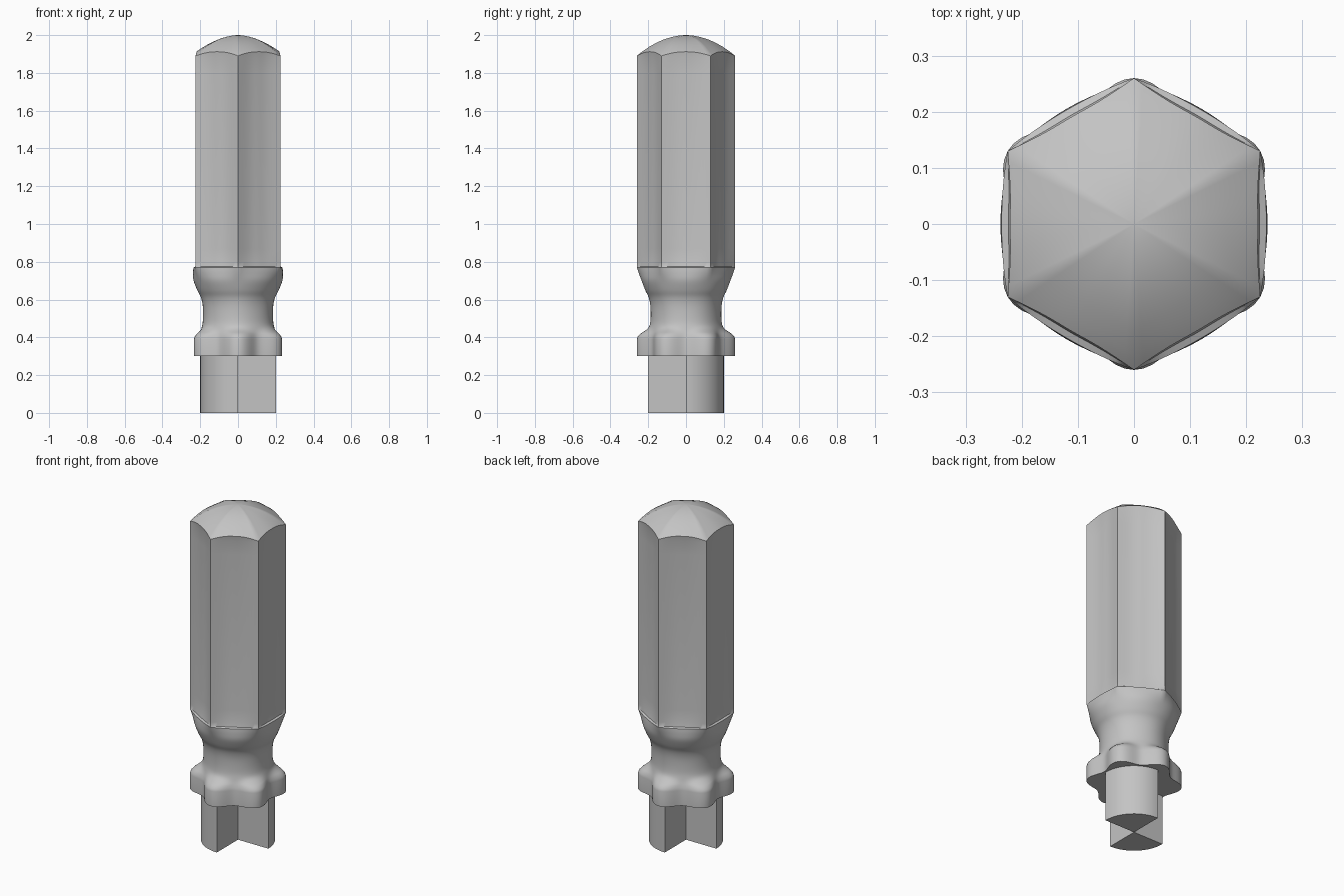
import bpy
import bmesh
from math import pi, sin, cos

cube = bpy.data.objects.get("Cube")
if cube:
    bpy.data.objects.remove(cube)

grey = bpy.data.materials.new("plain grey")
grey.use_nodes = True
grey.diffuse_color = (0.55, 0.55, 0.55, 1)
grey.node_tree.nodes["Principled BSDF"].inputs["Base Color"].default_value = grey.diffuse_color

SEGMENTS = 96


def finish(name, bm, angle):
    bmesh.ops.recalc_face_normals(bm, faces=bm.faces)
    mesh = bpy.data.meshes.new(name)
    bm.to_mesh(mesh)
    bm.free()
    mesh.materials.append(grey)
    obj = bpy.data.objects.new(name, mesh)
    bpy.context.collection.objects.link(obj)
    bpy.ops.object.select_all(action="DESELECT")
    bpy.context.view_layer.objects.active = obj
    obj.select_set(True)
    bpy.ops.object.shade_smooth_by_angle(angle=angle)
    return obj


def smooth_rows(rows, steps=4):
    """Catmull-Rom interpolation through the given rows."""
    out = []
    last = len(rows) - 1
    for i in range(last):
        a, b, c, d = rows[max(i - 1, 0)], rows[i], rows[i + 1], rows[min(i + 2, last)]
        for s in range(steps):
            t = s / steps
            out.append([q + t / 2 * (r - p + t * (2 * p - 5 * q + 4 * r - u + t * (3 * (q - r) + u - p)))
                        for p, q, r, u in zip(a, b, c, d)])
    return out + [list(rows[last])]


def rib_weight(angle, power):
    """0 in the middle of a flat, 1 on a corner; power 0 gives rounded lobes."""
    t = abs((angle / (pi / 3)) % 1 - 0.5) * 2
    return t ** power if power else (1 - cos(pi * t)) / 2


def ring(bm, z, corner, flat, power, drop=0):
    verts = []
    for i in range(SEGMENTS):
        a = 2 * pi * i / SEGMENTS
        w = rib_weight(a + pi / 6, power)
        r = flat + (corner - flat) * w
        verts.append(bm.verts.new((r * cos(a), r * sin(a), z - drop * w)))
    return verts


# Rows are height, corner radius, flat radius
collar = [(0.3, 0.26, 0.21), (0.39, 0.26, 0.21), (0.405, 0.255, 0.207)]
neck = [(0.42, 0.24, 0.202), (0.45, 0.2, 0.193), (0.49, 0.188, 0.186), (0.56, 0.188, 0.186),
        (0.61, 0.197, 0.196), (0.65, 0.216, 0.216), (0.7, 0.235, 0.235), (0.74, 0.25, 0.238),
        (0.77, 0.26, 0.236)]
grip = [(0.775, 0.26, 0.224), (0.8, 0.26, 0.219), (0.87, 0.26, 0.213),
        (1.8, 0.26, 0.213), (1.88, 0.26, 0.216), (1.912, 0.26, 0.221)]

bm = bmesh.new()
rings = [ring(bm, *row, 0) for row in collar]
rings += [ring(bm, *row, 2 if row[0] > 0.65 else 0) for row in smooth_rows(neck)]
rings += [ring(bm, *row, 2.4, 0.022 if row[0] > 1.9 else 0) for row in grip]

# Domed end, fading from the ribbed outline to a round tip
for k in (0.97, 0.9, 0.75, 0.6, 0.45, 0.3, 0.15, 0.05):
    rings.append(ring(bm, 2 - 0.088 * k ** 1.8, 0.26 * k, 0.221 * k, 2.4, 0.022 * k ** 3))
tip = bm.verts.new((0, 0, 2))

for low, high in zip(rings, rings[1:]):
    for i in range(SEGMENTS):
        j = (i + 1) % SEGMENTS
        bm.faces.new((low[i], low[j], high[j], high[i]))
for i in range(SEGMENTS):
    bm.faces.new((rings[-1][i], rings[-1][(i + 1) % SEGMENTS], tip))
bm.faces.new(rings[0])
finish("handle", bm, 0.6)

# Two opposite quarter-round keys below the collar
for name, start in (("front_key", pi), ("back_key", 0)):
    bm = bmesh.new()
    arc = [start + pi / 2 * i / 16 for i in range(17)]
    outline = [(0, 0, 0)] + [(0.2 * cos(a), 0.2 * sin(a), 0) for a in arc]
    base = bm.faces.new([bm.verts.new(p) for p in outline])
    top = bmesh.ops.extrude_face_region(bm, geom=[base], use_keep_orig=True)
    moved = [v for v in top["geom"] if isinstance(v, bmesh.types.BMVert)]
    bmesh.ops.translate(bm, verts=moved, vec=(0, 0, 0.3))
    finish(name, bm, 0.5)
